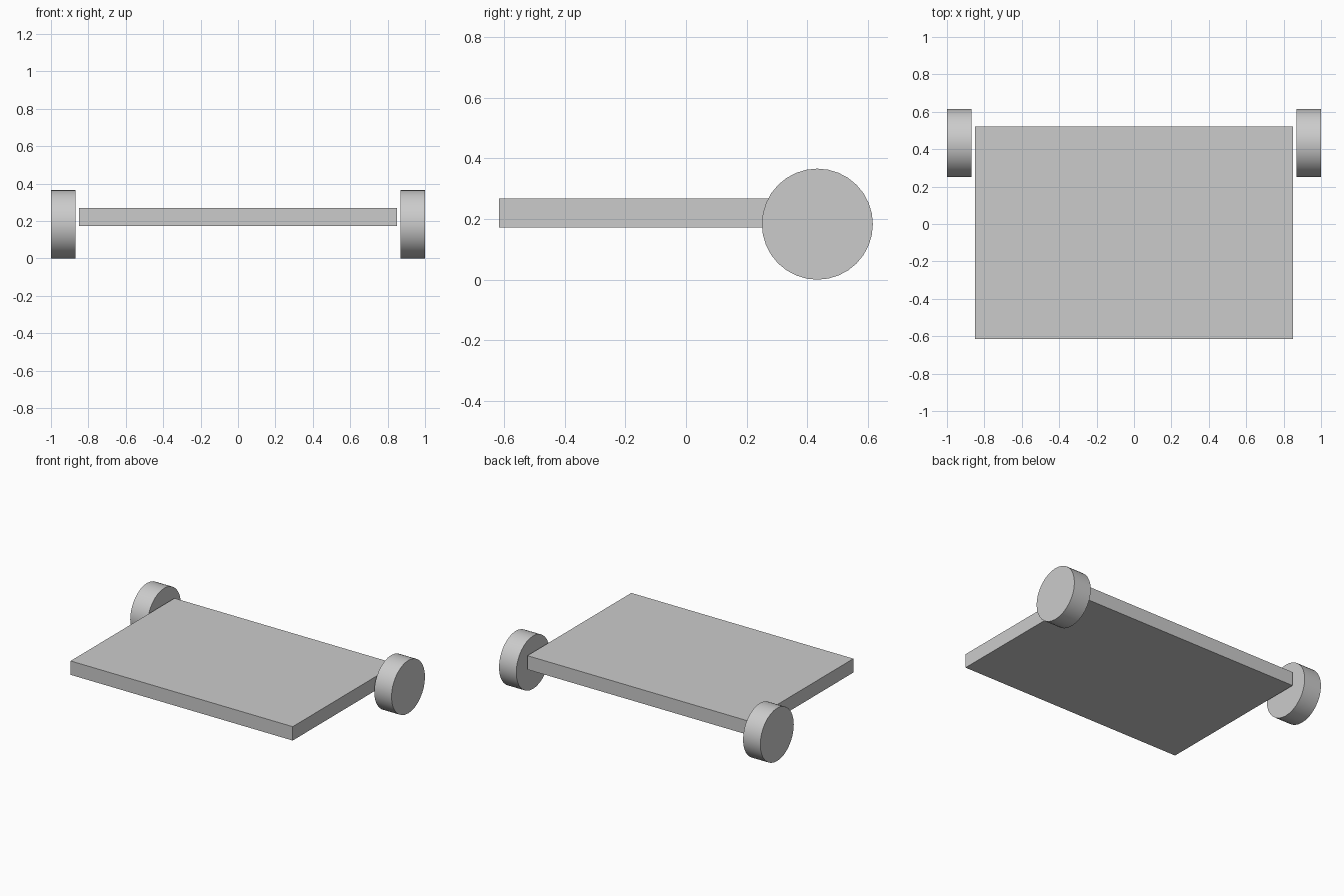
import bpy
import math

cube = bpy.data.objects.get("Cube")
if cube:
    bpy.data.objects.remove(cube, do_unlink=True)

# Single grey material
grey = bpy.data.materials.new("plain_grey")
grey.use_nodes = True
colour = (0.6, 0.6, 0.6, 1.0)
grey.diffuse_color = colour
grey.node_tree.nodes["Principled BSDF"].inputs["Base Color"].default_value = colour

# Flat deck: thin slab
front, back, bottom, top = -0.616, 0.52, 0.172, 0.268
bpy.ops.mesh.primitive_cube_add(size=1, location=(0, (front + back) / 2, (bottom + top) / 2))
deck = bpy.context.object
deck.name = "deck"
deck.scale = (1.7, back - front, top - bottom)
bpy.ops.object.transform_apply(location=False, rotation=False, scale=True)
deck.data.materials.append(grey)

# Rear wheels, one on each side with a small gap to the deck
radius, width = 0.183, 0.132
for side, name in ((1, "left_wheel"), (-1, "right_wheel")):
    bpy.ops.mesh.primitive_cylinder_add(
        vertices=32, radius=radius, depth=width,
        location=(side * (1 - width / 2), 0.616 - radius, radius),
        rotation=(0, math.pi / 2, 0))
    wheel = bpy.context.object
    wheel.name = name
    bpy.ops.object.transform_apply(location=False, rotation=True, scale=False)
    wheel.data.materials.append(grey)
    bpy.ops.object.shade_smooth_by_angle(angle=math.radians(30))
